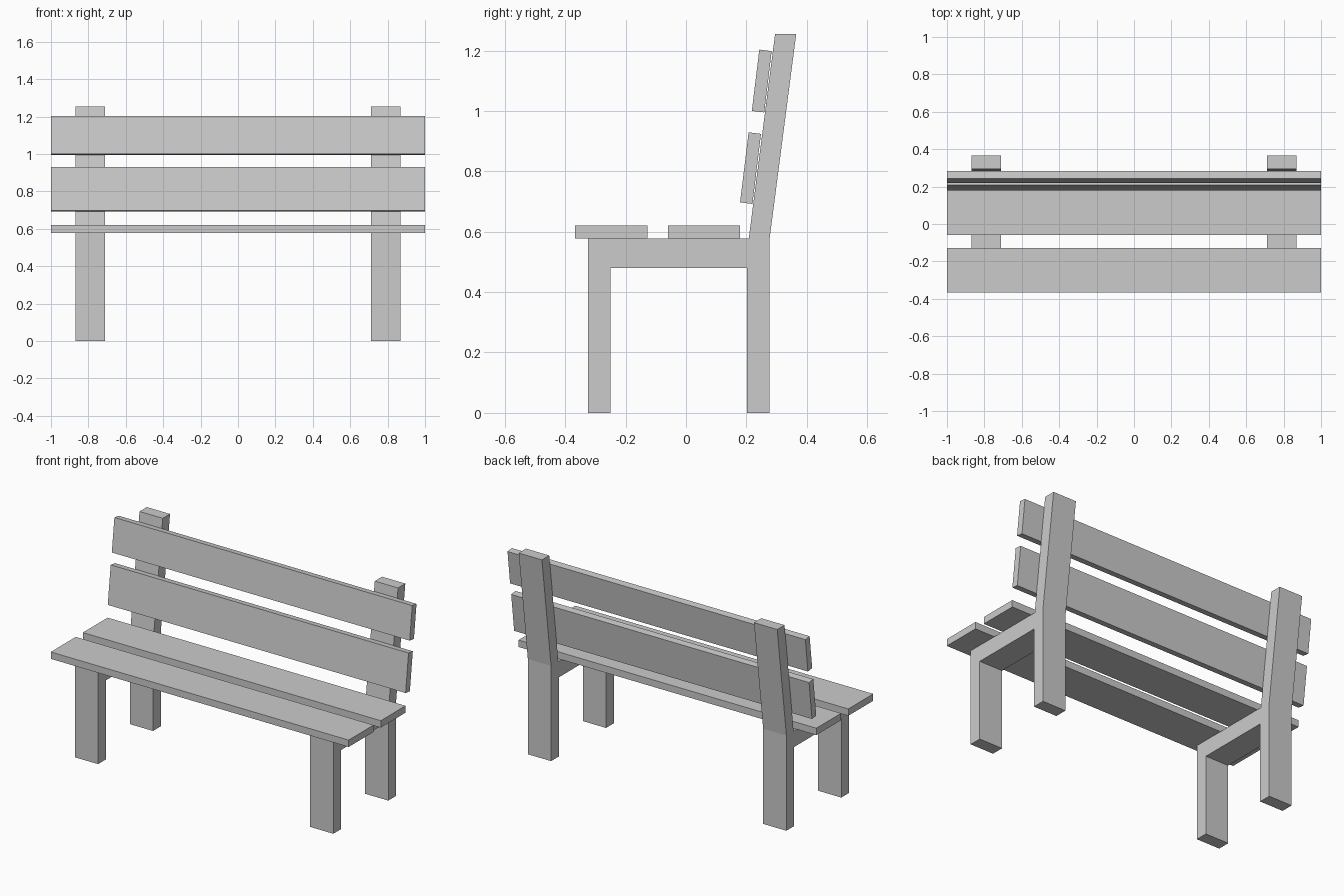
import bpy
import bmesh

cube = bpy.data.objects.get("Cube")
if cube:
    bpy.data.objects.remove(cube, do_unlink=True)

GREY = (0.6, 0.6, 0.6, 1.0)
mat = bpy.data.materials.new("plain grey")
mat.use_nodes = True
mat.diffuse_color = GREY
mat.node_tree.nodes["Principled BSDF"].inputs["Base Color"].default_value = GREY


def extrude_profile(name, points, x0, x1):
    """Extrude a side outline of (y, z) points from x0 to x1."""
    bm = bmesh.new()
    face = bm.faces.new([bm.verts.new((x0, y, z)) for y, z in points])
    new = bmesh.ops.extrude_face_region(bm, geom=[face])["geom"]
    moved = [v for v in new if isinstance(v, bmesh.types.BMVert)]
    bmesh.ops.translate(bm, verts=moved, vec=(x1 - x0, 0, 0))
    bmesh.ops.recalc_face_normals(bm, faces=bm.faces)
    mesh = bpy.data.meshes.new(name)
    bm.to_mesh(mesh)
    bm.free()
    mesh.materials.append(mat)
    obj = bpy.data.objects.new(name, mesh)
    bpy.context.collection.objects.link(obj)
    return obj


# Side frames: front leg, seat rail, rear leg and leaning back post in one outline
frame = [(-0.325, 0), (-0.25, 0), (-0.25, 0.48), (0.202, 0.48), (0.202, 0),
         (0.277, 0), (0.277, 0.578), (0.365, 1.255), (0.295, 1.255),
         (0.208, 0.578), (-0.325, 0.578)]
for side, x in (("right", -0.79), ("left", 0.79)):
    extrude_profile(side + "_frame", frame, x - 0.078, x + 0.078)

# Flat seat planks
for name, y0, y1 in (("front_seat_plank", -0.367, -0.128),
                     ("rear_seat_plank", -0.059, 0.178)):
    extrude_profile(name, [(y0, 0.578), (y1, 0.578), (y1, 0.62), (y0, 0.62)], -1, 1)

# Back planks, leaning parallel to the posts
LEAN = 0.122
for name, y, z, h in (("lower_back_plank", 0.179, 0.697, 0.232),
                      ("upper_back_plank", 0.218, 1.0, 0.203)):
    t, drop, shift = 0.041, 0.005, h * LEAN
    extrude_profile(name, [(y, z), (y + t, z - drop),
                           (y + t + shift, z + h - drop), (y + shift, z + h)], -1, 1)
